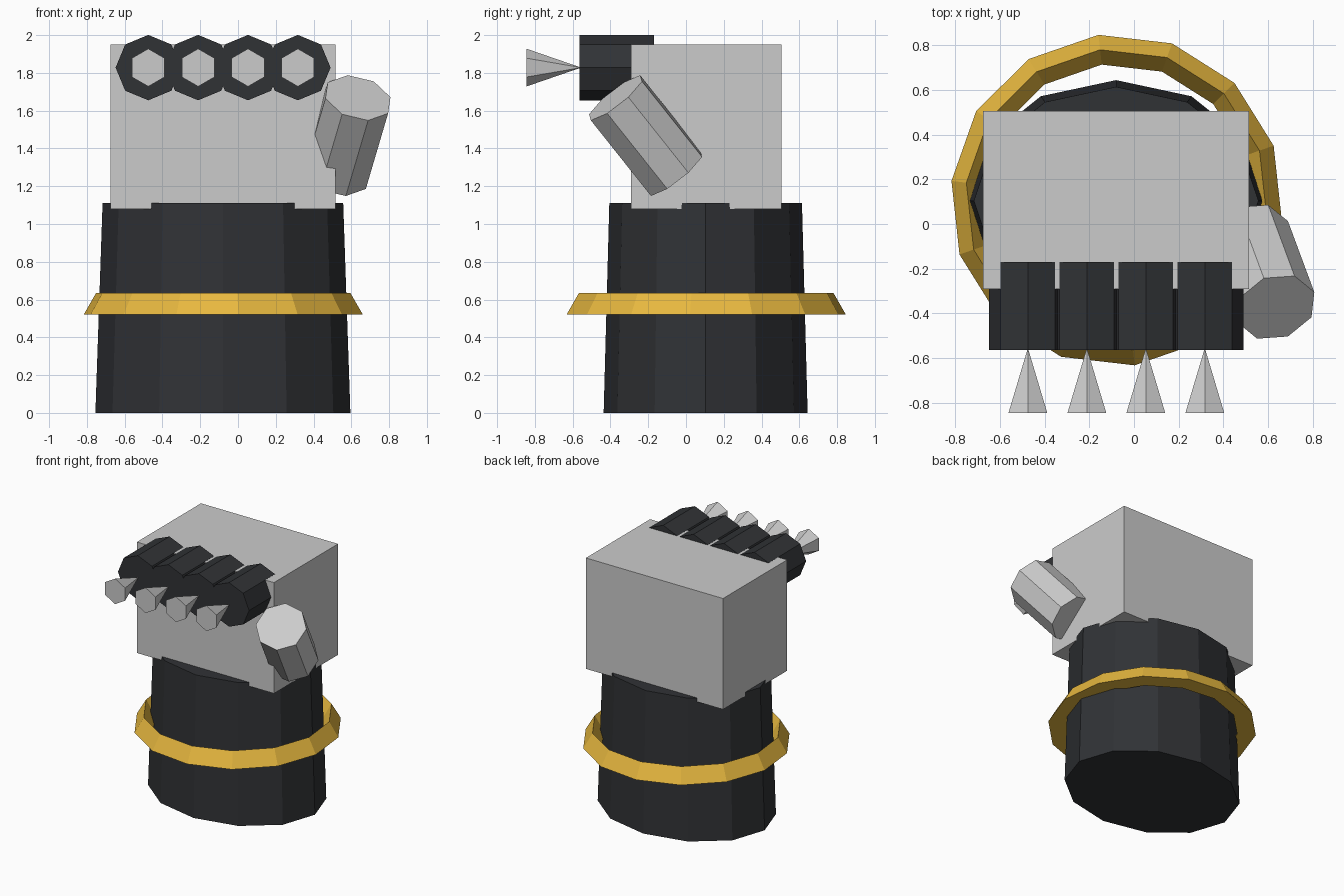
import bpy, bmesh
from math import cos, sin, tau, radians
from mathutils import Vector

if "Cube" in bpy.data.objects:
    bpy.data.objects.remove(bpy.data.objects["Cube"])


def material(name, color):
    m = bpy.data.materials.new(name)
    m.diffuse_color = color
    m.use_nodes = True
    m.node_tree.nodes["Principled BSDF"].inputs["Base Color"].default_value = m.diffuse_color
    return m


CHARCOAL = material("charcoal", (0.03, 0.032, 0.036, 1))
GOLD = material("gold", (0.80, 0.48, 0.05, 1))


def finish(bm, name, mat=None):
    bmesh.ops.recalc_face_normals(bm, faces=bm.faces[:])
    mesh = bpy.data.meshes.new(name)
    bm.to_mesh(mesh)
    bm.free()
    obj = bpy.data.objects.new(name, mesh)
    bpy.context.collection.objects.link(obj)
    if mat:
        mesh.materials.append(mat)
    return obj


def prism(name, sides, start, end, u, r0, r1, mat=None):
    """Capped prism from start to end; first corner lies along u.
    r0 and r1 are (along u, across u) radii; r1 = None makes a point."""
    start, end = Vector(start), Vector(end)
    axis = (end - start).normalized()
    u = Vector(u)
    u = (u - axis * u.dot(axis)).normalized()
    v = axis.cross(u)
    bm = bmesh.new()

    def loop(c, r):
        return [bm.verts.new(c + u * r[0] * cos(tau * i / sides) + v * r[1] * sin(tau * i / sides))
                for i in range(sides)]

    a = loop(start, r0)
    b = loop(end, r1) if r1 else [bm.verts.new(end)]
    bm.faces.new(a)
    if r1:
        bm.faces.new(b)
    for i in range(sides):
        j = (i + 1) % sides
        bm.faces.new((a[i], a[j], b[j], b[i]) if r1 else (a[i], a[j], b[0]))
    return finish(bm, name, mat)


# Tapered oval body
prism("body", 12, (-0.08, 0.104, 0), (-0.08, 0.104, 1.11), (1, 0, 0),
      (0.675, 0.54), (0.637, 0.51), CHARCOAL)

# Gold band with a triangular section
bm = bmesh.new()
section = [(0.744, 0.52), (0.677, 0.636), (0.61, 0.52)]
rings = []
for i in range(14):
    a = radians(19.1) + tau * i / 14
    rings.append([bm.verts.new((-0.078 + r * cos(a), 0.107 + r * sin(a), z)) for r, z in section])
for i in range(14):
    p, q = rings[i], rings[(i + 1) % 14]
    for k in range(3):
        n = (k + 1) % 3
        bm.faces.new((p[k], q[k], q[n], p[n]))
finish(bm, "band", GOLD)

# Upper block
bm = bmesh.new()
bmesh.ops.create_cube(bm, size=1)
for vert in bm.verts:
    vert.co = Vector((-0.08, 0.1075, 1.515)) + vert.co * Vector((1.19, 0, 0)).x * Vector((0, 0, 0)).x \
        + Vector((vert.co.x * 1.19, vert.co.y * 0.795, vert.co.z * 0.87))
finish(bm, "upper_block")

# Four barrels, each with a flared spike at its mouth
for i in range(4):
    x = -0.475 + 0.264 * i
    prism(f"barrel_{i + 1}", 8, (x, -0.563, 1.828), (x, -0.17, 1.828), (0, 0, 1),
          (0.173, 0.173), (0.173, 0.173), CHARCOAL)
    prism(f"flare_{i + 1}", 6, (x, -0.845, 1.828), (x, -0.555, 1.828), (0, 0, 1),
          (0.1, 0.1), None)

# Slanted side cylinder
top = Vector((0.635, -0.373, 1.668))
prism("side_cylinder", 8, top, top + Vector((-0.118, 0.318, -0.4)), (0.17, 0.07, 0),
      (0.185, 0.185), (0.185, 0.185))
